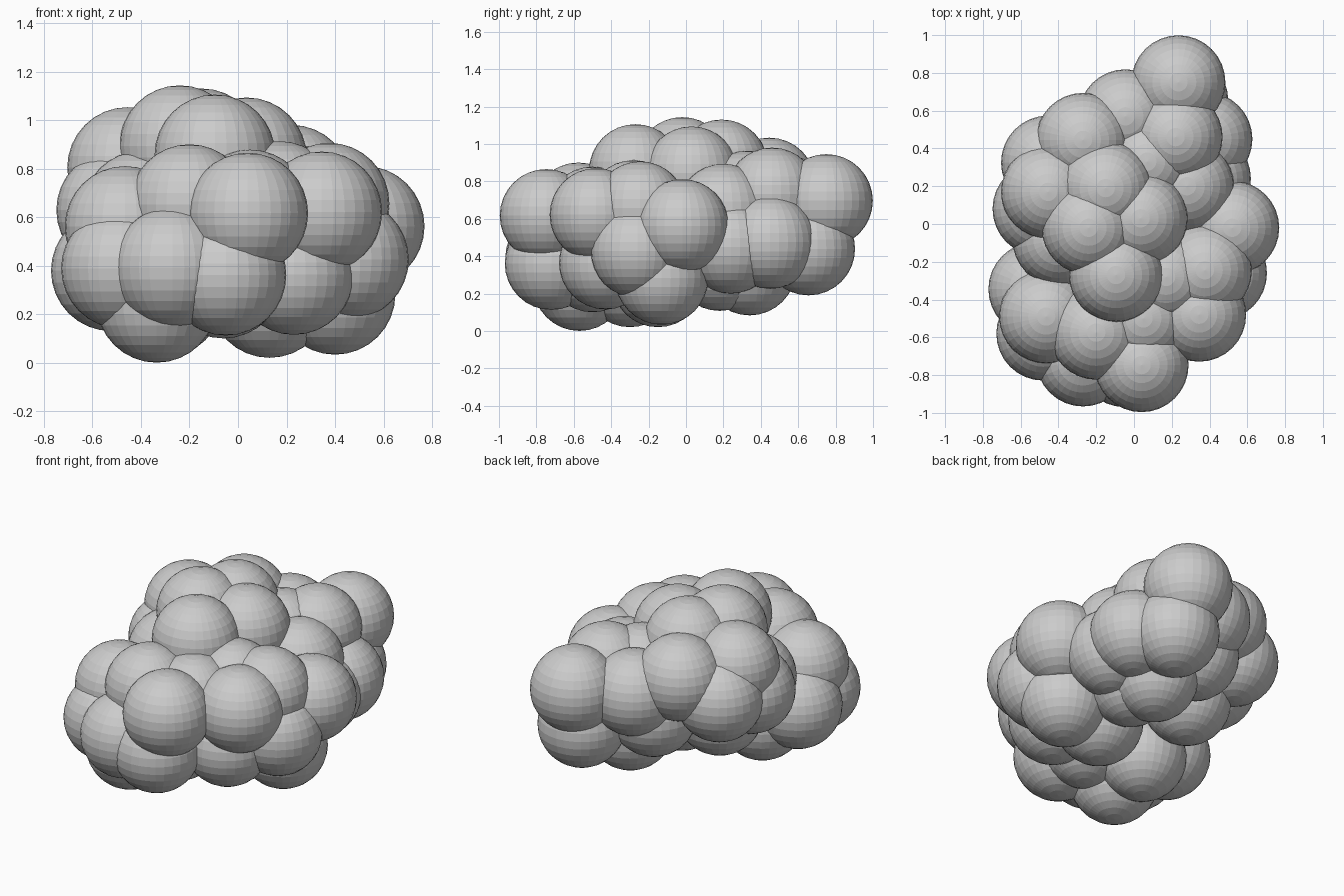
import bpy

R = 0.249  # every ball has the same radius

# ball centres, grouped by layer
LAYERS = {
    "top_ball": [
        (-0.15, 0.19, 0.882), (-0.24, -0.02, 0.895), (0.035, 0.03, 0.845),
        (-0.095, -0.27, 0.857), (-0.455, 0.17, 0.805), (-0.27, 0.445, 0.785),
        (0.22, 0.46, 0.732), (0.235, 0.75, 0.697), (0.07, 0.33, 0.715),
    ],
    "middle_ball": [
        (-0.045, 0.57, 0.68), (-0.455, 0.325, 0.66), (0.28, 0.20, 0.645),
        (0.52, -0.02, 0.563), (0.375, -0.245, 0.658), (0.345, -0.48, 0.622),
        (0.04, -0.747, 0.617), (-0.20, -0.575, 0.652), (-0.465, -0.49, 0.562),
        (-0.50, 0.08, 0.63), (-0.395, -0.08, 0.625), (0.17, -0.28, 0.665),
        (0.05, -0.50, 0.63), (-0.08, 0.43, 0.51),
    ],
    "bottom_ball": [
        (0.378, 0.45, 0.475), (0.25, 0.655, 0.44), (0.37, 0.24, 0.45),
        (0.14, 0.34, 0.333), (-0.30, 0.10, 0.45), (0.18, 0.18, 0.357),
        (0.455, -0.26, 0.427), (0.40, -0.13, 0.283), (0.13, -0.15, 0.27),
        (-0.31, -0.30, 0.27), (-0.522, -0.345, 0.38), (0.23, -0.43, 0.365),
        (-0.05, -0.72, 0.362), (-0.27, -0.717, 0.393), (-0.48, -0.58, 0.39),
        (-0.335, -0.57, 0.25), (-0.06, -0.50, 0.35),
    ],
}

# flat-faced sphere mesh shared by all balls
bpy.ops.mesh.primitive_uv_sphere_add(segments=32, ring_count=16, radius=R)
master = bpy.context.object
ball_mesh = master.data
ball_mesh.name = "ball"
bpy.data.objects.remove(master)

# place the cluster
for name, centres in LAYERS.items():
    for i, c in enumerate(centres):
        ball = bpy.data.objects.new(f"{name}_{i + 1}", ball_mesh)
        ball.location = c
        bpy.context.collection.objects.link(ball)
